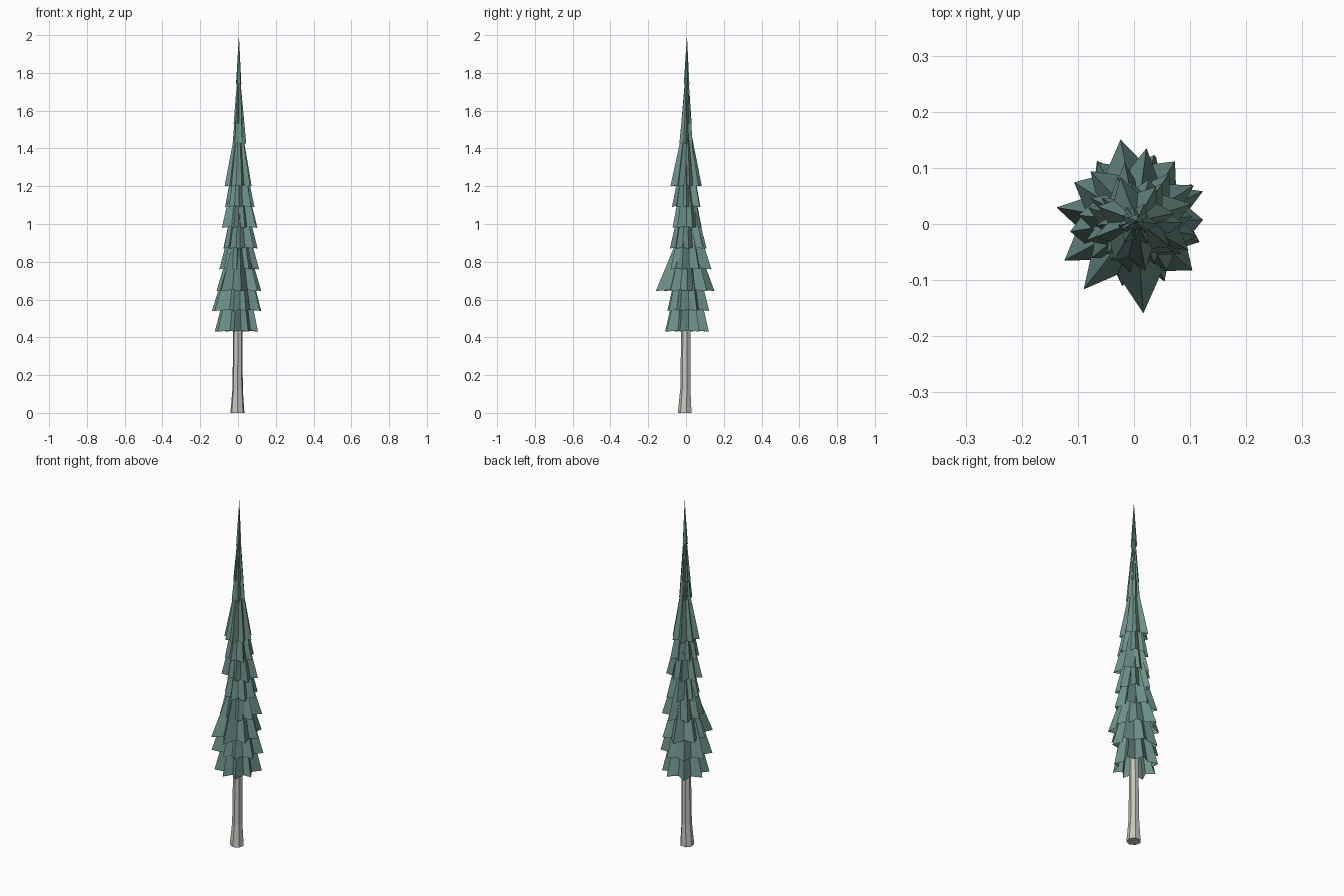
import bpy, math, random

random.seed(6)
cube = bpy.data.objects.get("Cube")
if cube:
    bpy.data.objects.remove(cube, do_unlink=True)


def material(name, color):
    mat = bpy.data.materials.new(name)
    mat.use_nodes = True
    mat.diffuse_color = color
    bsdf = mat.node_tree.nodes["Principled BSDF"]
    bsdf.inputs["Base Color"].default_value = color
    bsdf.inputs["Roughness"].default_value = 0.9
    return mat


def add_object(name, verts, faces, mat):
    mesh = bpy.data.meshes.new(name)
    mesh.from_pydata(verts, [], faces)
    mesh.materials.append(mat)
    mesh.update()
    obj = bpy.data.objects.new(name, mesh)
    bpy.context.collection.objects.link(obj)
    return obj


needles = material("needle_green", (0.155, 0.285, 0.255, 1))
bark = material("pale_bark", (0.58, 0.56, 0.51, 1))


# Trunk: faceted rings that flare at the foot and taper inside the foliage
def trunk(rings, sides=7):
    verts, faces = [], []
    for z, radius, cx, cy in rings:
        for i in range(sides):
            a = math.tau * (i + 0.25) / sides
            verts.append((cx + radius * math.cos(a), cy + radius * math.sin(a), z))
    for k in range(len(rings) - 1):
        for i in range(sides):
            j = (i + 1) % sides
            faces.append((k * sides + i, k * sides + j,
                          (k + 1) * sides + j, (k + 1) * sides + i))
    faces.append(tuple(reversed(range(sides))))
    top = (len(rings) - 1) * sides
    faces.append(tuple(range(top, top + sides)))
    add_object("trunk", verts, faces, bark)


trunk([(0, 0.038, -0.003, -0.005), (0.13, 0.028, -0.002, -0.002),
       (0.5, 0.025, 0, 0), (1.3, 0.01, 0.004, 0.004)])


# Branch tier: open pleated cone with an uneven star-shaped hem
def branch_tier(name, z, height, left, right, front, back, phase, points):
    verts, faces = [(0.005, 0.005, z + height)], []
    for i in range(points * 2):
        tip = i % 2 == 0
        a = phase + math.tau * (i + random.uniform(-0.2, 0.2)) / (points * 2)
        c, s = math.cos(a), math.sin(a)
        rx = right if c > 0 else left
        ry = back if s > 0 else front
        r = math.hypot(rx * c, ry * s)
        r *= random.uniform(0.9, 1.05) if tip else random.uniform(0.62, 0.74)
        verts.append((r * c, r * s, z + (0 if tip else 0.006)))
    n = points * 2
    for i in range(n):
        faces.append((0, 1 + i, 1 + (i + 1) % n))
    add_object(name, verts, faces, needles)


# hem height, cone height, reach to -x, +x, -y, +y, first point direction
tiers = [
    (0.43, 0.50, 0.130, 0.120, 0.112, 0.128, 0.55),
    (0.54, 0.46, 0.143, 0.135, 0.098, 0.140, 2.86),
    (0.645, 0.40, 0.125, 0.128, 0.155, 0.148, -1.44),
    (0.76, 0.40, 0.108, 0.127, 0.090, 0.132, 0.63),
    (0.87, 0.40, 0.080, 0.103, 0.086, 0.107, 0.2),
    (0.98, 0.40, 0.090, 0.112, 0.074, 0.084, 0.4),
    (1.09, 0.40, 0.070, 0.094, 0.080, 0.084, 0.1),
    (1.20, 0.40, 0.070, 0.075, 0.085, 0.084, 0.3),
    (1.425, 0.42, 0.028, 0.042, 0.042, 0.038, 0.0),
    (1.53, 0.36, 0.024, 0.032, 0.026, 0.030, 0.5),
    (1.74, 0.26, 0.010, 0.020, 0.012, 0.020, 0.2),
]
for k, tier in enumerate(tiers):
    branch_tier(f"branch_tier_{k + 1}", *tier, points=8 if k < 8 else 6)
